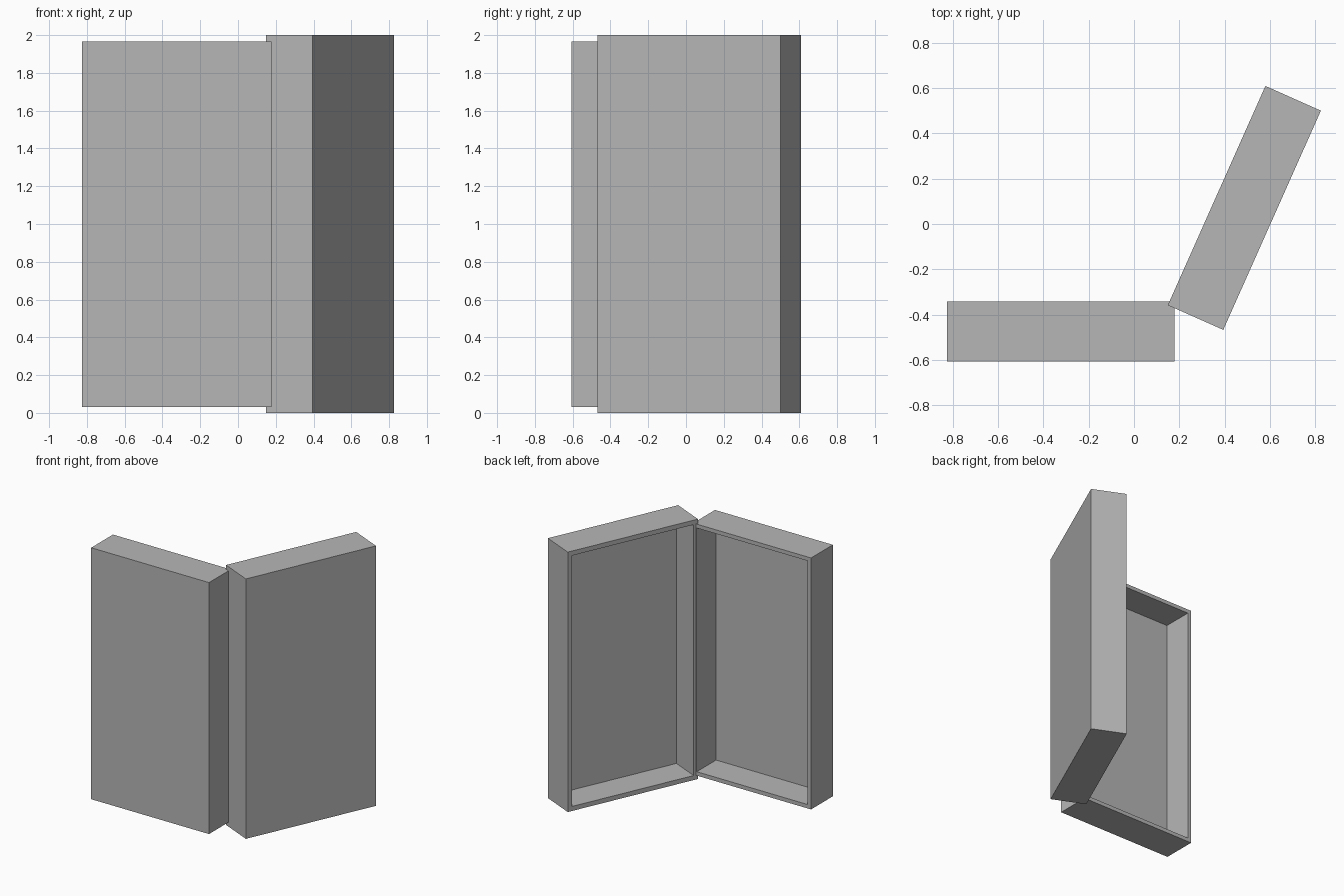
import bpy, bmesh, math
from mathutils import Vector

if "Cube" in bpy.data.objects:
    bpy.data.objects.remove(bpy.data.objects["Cube"])

grey = bpy.data.materials.new("dark_grey")
grey.diffuse_color = (0.47, 0.47, 0.47, 1)
grey.use_nodes = True
grey.node_tree.nodes["Principled BSDF"].inputs["Base Color"].default_value = grey.diffuse_color


def tray(name, size, center, angle, wall):
    """Rectangular tray, open on its local +y side."""
    bm = bmesh.new()
    bmesh.ops.create_cube(bm, size=1)
    bmesh.ops.scale(bm, vec=Vector(size), verts=bm.verts)
    bm.normal_update()
    mouth = max(bm.faces, key=lambda f: f.normal.y)
    # Rim around the opening, then the recess pushed in from it
    bmesh.ops.inset_region(bm, faces=[mouth], thickness=wall, use_even_offset=True)
    ext = bmesh.ops.extrude_discrete_faces(bm, faces=[mouth])
    floor = ext["faces"][0]
    bmesh.ops.translate(bm, vec=(0, wall - size[1], 0), verts=floor.verts)
    bmesh.ops.recalc_face_normals(bm, faces=bm.faces)
    mesh = bpy.data.meshes.new(name)
    bm.to_mesh(mesh)
    bm.free()
    mesh.materials.append(grey)
    obj = bpy.data.objects.new(name, mesh)
    obj.location = center
    obj.rotation_euler.z = math.radians(angle)
    bpy.context.collection.objects.link(obj)
    return obj


# Smaller inner case, square to the front
tray("case_base", (1.003, 0.265, 1.935), (-0.3235, -0.4745, 1.0), 0, 0.03)

# Slightly larger lid, swung open
tray("case_lid", (1.059, 0.268, 2.0), (0.487, 0.071, 1.0), 66, 0.035)
